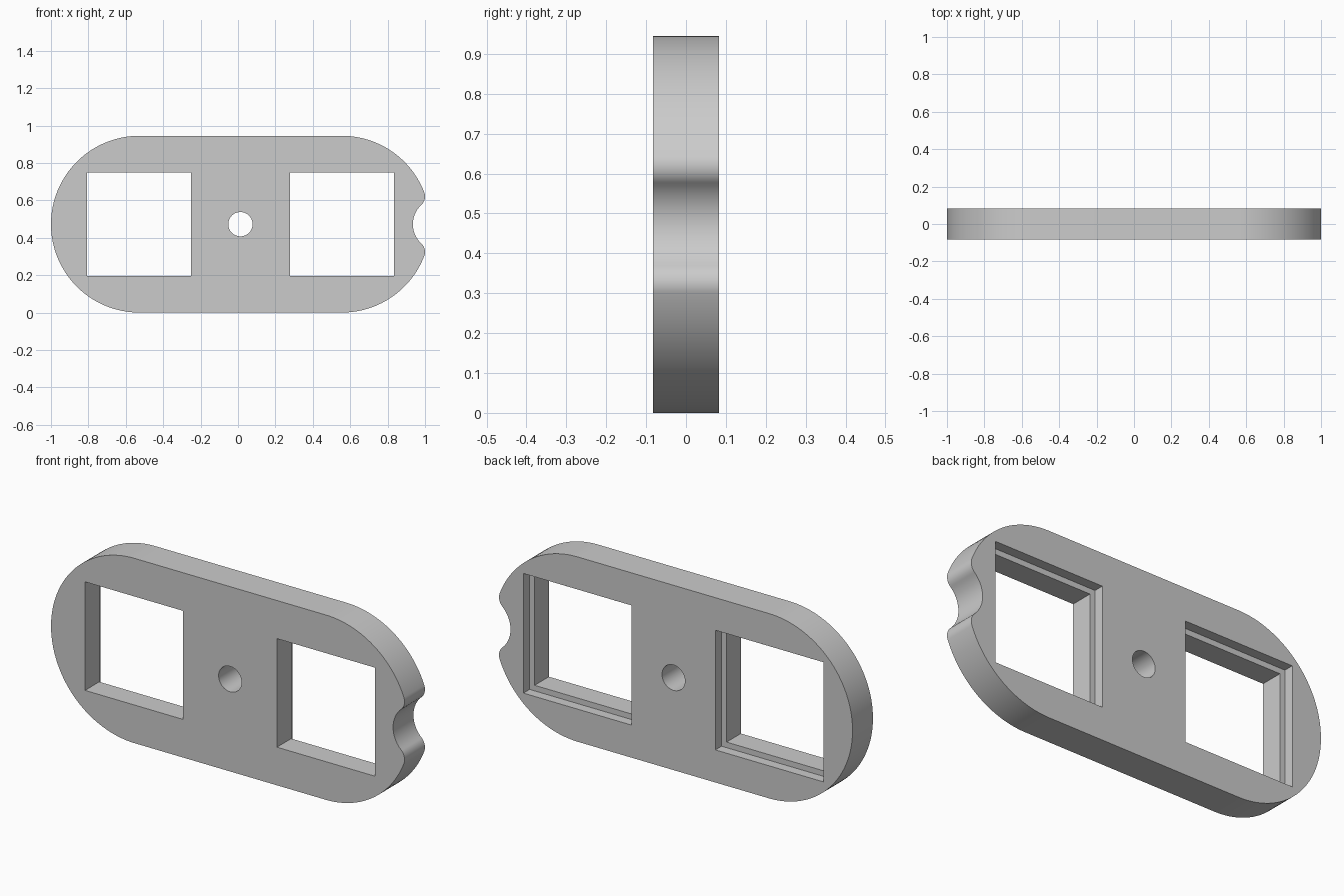
import bpy, bmesh
from math import atan2, cos, sin, pi, sqrt

cube = bpy.data.objects.get("Cube")
if cube:
    bpy.data.objects.remove(cube, do_unlink=True)

R = 0.4725           # end radius, also the mid height
HALF = 0.0825        # half the thickness
MID = 0.013          # plate centre line

grey = bpy.data.materials.new("light grey")
grey.use_nodes = True
grey.diffuse_color = (0.6, 0.6, 0.6, 1)
grey.node_tree.nodes["Principled BSDF"].inputs["Base Color"].default_value = (0.6, 0.6, 0.6, 1)


def arc(cx, cz, r, start, end, n):
    steps = [start + (end - start) * i / n for i in range(n + 1)]
    return [(cx + r * cos(t), cz + r * sin(t)) for t in steps]


def prism(name, points, y0, y1):
    """Extrude an x-z outline along y."""
    clean = [p for i, p in enumerate(points)
             if abs(p[0] - points[i - 1][0]) + abs(p[1] - points[i - 1][1]) > 1e-5]
    bm = bmesh.new()
    face = bm.faces.new([bm.verts.new((x, y0, z)) for x, z in clean])
    out = bmesh.ops.extrude_face_region(bm, geom=[face])["geom"]
    verts = [v for v in out if isinstance(v, bmesh.types.BMVert)]
    bmesh.ops.translate(bm, verts=verts, vec=(0, y1 - y0, 0))
    bmesh.ops.recalc_face_normals(bm, faces=bm.faces)
    mesh = bpy.data.meshes.new(name)
    bm.to_mesh(mesh)
    bm.free()
    mesh.materials.append(grey)
    obj = bpy.data.objects.new(name, mesh)
    bpy.context.collection.objects.link(obj)
    return obj


def square(cx, half):
    return [(cx - half, R - half), (cx + half, R - half),
            (cx + half, R + half), (cx - half, R + half)]


# Rounded outline with a filleted notch in the left end
right_c, left_c = 0.555, -0.5275
fillet = 0.06
fx = 1 - fillet
fz = sqrt((R - fillet) ** 2 - (fx - right_c) ** 2)
nx, nr = 1.076, 0.141
a = atan2(fz, fx - right_c)
b = atan2(fz, nx - fx)
outline = (arc(right_c, R, R, a, pi / 2, 28)
           + arc(left_c, R, R, pi / 2, 1.5 * pi, 64)
           + arc(right_c, R, R, 1.5 * pi, 2 * pi - a, 28)
           + arc(fx, R - fz, fillet, -a, b, 14)
           + arc(nx, R, nr, pi + b, pi - b, 20)
           + arc(fx, R + fz, fillet, -b, a, 14))
plate = prism("plate", outline, -HALF, HALF)

# Centre hole, square windows and their wider rebates at the back
cutters = [prism("hole_cutter", arc(MID, R, 0.065, 0, 2 * pi, 48), -0.2, 0.2)]
for side in (-1, 1):
    cx = MID + side * 0.543
    cutters.append(prism("window_cutter", square(cx, 0.2775), -0.2, 0.2))
    cutters.append(prism("rebate_cutter", square(cx, 0.306), HALF - 0.05, 0.2))

for cutter in cutters:
    cutter.hide_render = True
    mod = plate.modifiers.new(cutter.name, "BOOLEAN")
    mod.operation = "DIFFERENCE"
    mod.solver = "EXACT"
    mod.object = cutter

# Bake the cuts and drop the cutters
graph = bpy.context.evaluated_depsgraph_get()
baked = bpy.data.meshes.new_from_object(plate.evaluated_get(graph))
plate.modifiers.clear()
plate.data = baked
for cutter in cutters:
    bpy.data.objects.remove(cutter, do_unlink=True)

bpy.ops.object.select_all(action="DESELECT")
plate.select_set(True)
bpy.context.view_layer.objects.active = plate
bpy.ops.object.shade_smooth_by_angle(angle=0.6)
